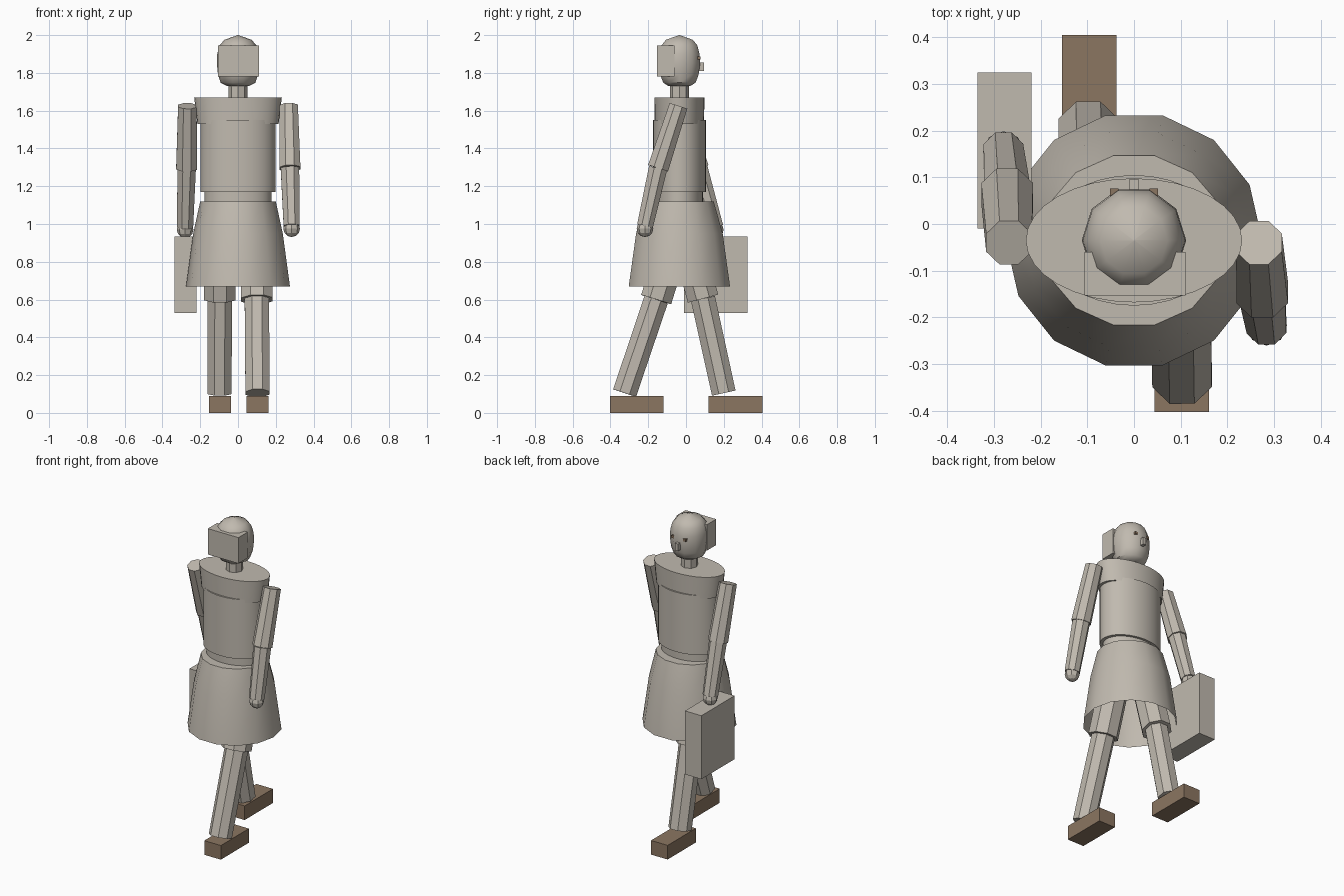
import bpy, bmesh, math
from mathutils import Vector

cube = bpy.data.objects.get("Cube")
if cube:
    bpy.data.objects.remove(cube, do_unlink=True)


def material(name, rgb):
    m = bpy.data.materials.new(name)
    m.use_nodes = True
    m.diffuse_color = (*rgb, 1)
    m.node_tree.nodes["Principled BSDF"].inputs["Base Color"].default_value = (*rgb, 1)
    return m


STONE = material("warm_grey", (0.53, 0.49, 0.43))
BROWN = material("shoe_brown", (0.26, 0.18, 0.12))
CY = -0.035  # body axis in y


def finish(name, bm, mat, smooth=None):
    bmesh.ops.recalc_face_normals(bm, faces=bm.faces)
    me = bpy.data.meshes.new(name)
    bm.to_mesh(me)
    bm.free()
    me.materials.append(mat)
    ob = bpy.data.objects.new(name, me)
    bpy.context.collection.objects.link(ob)
    if smooth:
        bpy.ops.object.select_all(action='DESELECT')
        ob.select_set(True)
        bpy.context.view_layer.objects.active = ob
        bpy.ops.object.shade_smooth_by_angle(angle=math.radians(smooth))
    return ob


def box(name, x, y, z, mat=STONE):
    """Box from (min, max) pairs."""
    bm = bmesh.new()
    bmesh.ops.create_cube(bm, size=1)
    for v in bm.verts:
        v.co = [(a + b) / 2 + c * (b - a) for c, (a, b) in zip(v.co, (x, y, z))]
    return finish(name, bm, mat)


def stack(name, rings, n, cap_low=True, smooth=32):
    """Elliptical rings (rx, ry, z) from bottom to top, joined into one skin."""
    bm = bmesh.new()
    loops = []
    for rx, ry, z in rings:
        loops.append([bm.verts.new((rx * math.cos(2 * math.pi * i / n),
                                    CY + ry * math.sin(2 * math.pi * i / n), z))
                      for i in range(n)])
    for a, b in zip(loops, loops[1:]):
        for i in range(n):
            j = (i + 1) % n
            bm.faces.new((a[i], a[j], b[j], b[i]))
    if cap_low:
        bm.faces.new(loops[0])
    bm.faces.new(loops[-1])
    return finish(name, bm, STONE, smooth)


def limb(name, a, b, ra, rb):
    """Eight-sided tapered rod from a to b."""
    a, b = Vector(a), Vector(b)
    d = a - b
    bm = bmesh.new()
    bmesh.ops.create_cone(bm, cap_ends=True, segments=8, radius1=rb, radius2=ra,
                          depth=d.length)
    # tilt about x, then y, so flat sides keep facing forward
    tilt_x = math.atan2(-d.y, d.z)
    tilt_y = math.asin(d.x / d.length)
    for v in bm.verts:
        x, y, z = v.co
        s, c = math.sin(math.pi / 8), math.cos(math.pi / 8)
        x, y = x * c - y * s, x * s + y * c
        x, z = (x * math.cos(tilt_y) + z * math.sin(tilt_y),
                -x * math.sin(tilt_y) + z * math.cos(tilt_y))
        y, z = (y * math.cos(tilt_x) - z * math.sin(tilt_x),
                y * math.sin(tilt_x) + z * math.cos(tilt_x))
        v.co = Vector((x, y, z)) + (a + b) / 2
    return finish(name, bm, STONE)


# Skirt, open at the hem
stack("skirt", [(0.275, 0.275, 0.67), (0.237, 0.235, 0.95), (0.2, 0.186, 1.12)], 14,
      cap_low=False)

# Torso
stack("waist", [(0.178, 0.125, 1.1), (0.178, 0.125, 1.19)], 32)
stack("torso", [(0.198, 0.14, 1.17), (0.198, 0.14, 1.55)], 32)
stack("shoulders", [(0.215, 0.13, 1.53), (0.232, 0.133, 1.67)], 32)

# Neck and head
stack("neck", [(0.05, 0.05, 1.65), (0.05, 0.05, 1.75)], 8)
stack("head", [(0.058, 0.06, 1.73), (0.092, 0.09, 1.748), (0.106, 0.107, 1.79),
               (0.112, 0.115, 1.85), (0.11, 0.112, 1.9), (0.098, 0.1, 1.945),
               (0.072, 0.075, 1.975), (0.002, 0.002, 2.0)], 10, smooth=40)
box("hair_bun", (-0.106, 0.11), (-0.153, -0.06), (1.78, 1.945))
box("nose", (-0.011, 0.011), (0.04, 0.095), (1.81, 1.855))
for side, name in ((1, "left"), (-1, "right")):
    x = side * 0.042
    box(name + "_eye", (x - 0.009, x + 0.009), (0.04, 0.076), (1.872, 1.888), BROWN)

# Arms: shoulder, elbow and wrist joints
ARMS = {"left": ((0.268, -0.04, 1.625), (0.275, -0.148, 1.295), (0.284, -0.217, 0.99)),
        "right": ((-0.268, -0.04, 1.625), (-0.272, 0.066, 1.295), (-0.28, 0.155, 0.985))}
for name, (shoulder, elbow, wrist) in ARMS.items():
    limb(name + "_upper_arm", shoulder, elbow, 0.053, 0.06)
    limb(name + "_forearm", elbow, wrist, 0.053, 0.046)
    bm = bmesh.new()
    bmesh.ops.create_uvsphere(bm, u_segments=8, v_segments=6, radius=0.044)
    bmesh.ops.translate(bm, verts=bm.verts, vec=Vector(wrist) + Vector((0, 0, -0.015)))
    finish(name + "_hand", bm, STONE)

# Legs: hip, knee and ankle joints, with block shoes
LEGS = {"left": ((0.095, -0.04, 0.98), (0.1, -0.158, 0.6), (0.103, -0.325, 0.105)),
        "right": ((-0.095, -0.01, 0.98), (-0.096, 0.09, 0.605), (-0.098, 0.2, 0.105))}
for name, (hip, knee, ankle) in LEGS.items():
    limb(name + "_thigh", hip, knee, 0.09, 0.09)
    limb(name + "_shin", knee, ankle, 0.07, 0.069)
box("left_shoe", (0.044, 0.161), (-0.403, -0.12), (0, 0.09), BROWN)
box("right_shoe", (-0.154, -0.037), (0.12, 0.405), (0, 0.09), BROWN)

# Case carried beside the right hand
box("carried_case", (-0.336, -0.22), (-0.01, 0.325), (0.53, 0.935))
